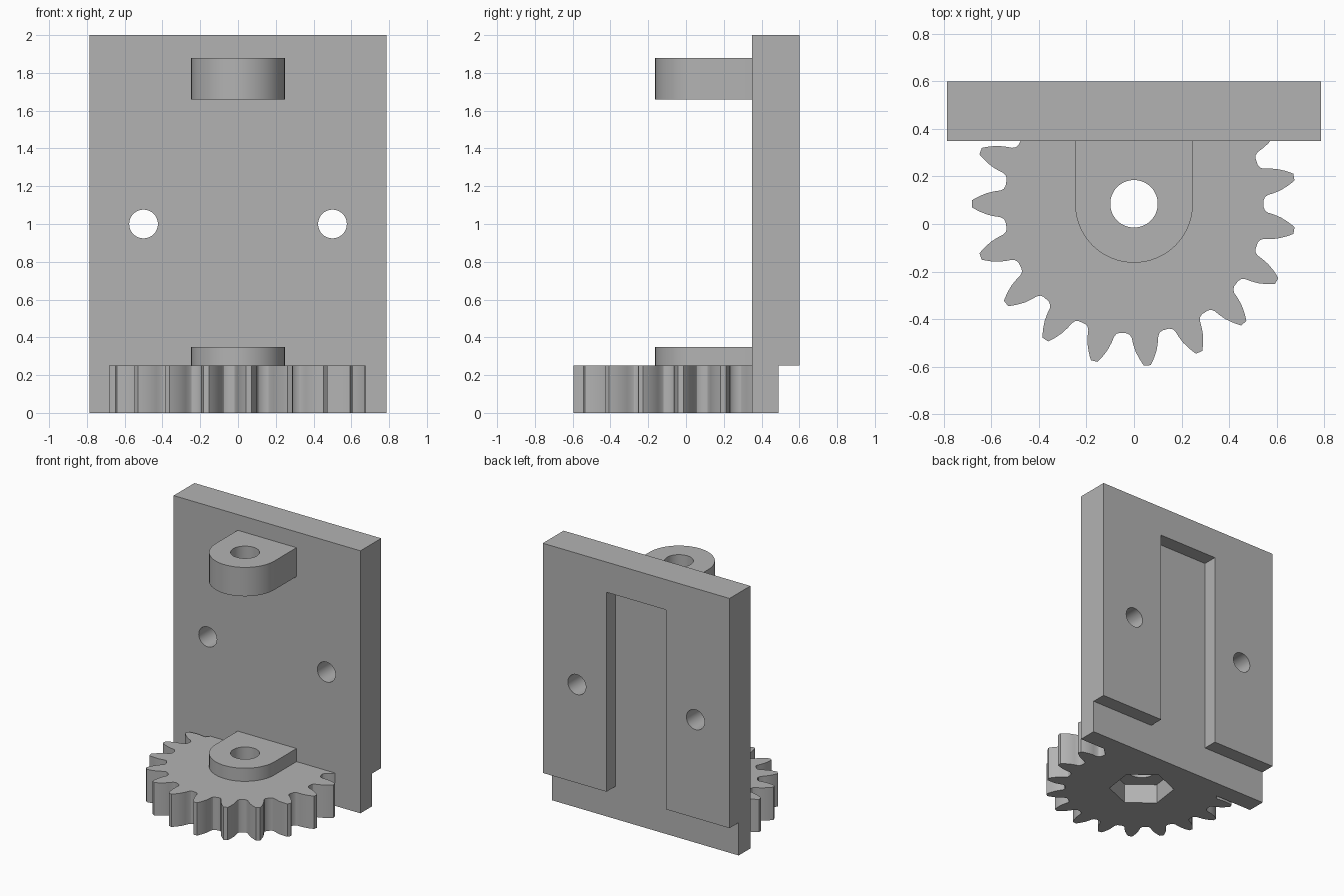
import bpy, bmesh
from math import radians, cos, sin, pi

cube = bpy.data.objects.get("Cube")
if cube:
    bpy.data.objects.remove(cube, do_unlink=True)

AXIS_Y = 0.085     # shaft axis shared by gear and lugs
PLATE_Y = 0.35     # front face of the plate

grey = bpy.data.materials.new("plain grey")
grey.use_nodes = True
grey.diffuse_color = (0.45, 0.45, 0.45, 1)
grey.node_tree.nodes["Principled BSDF"].inputs["Base Color"].default_value = (0.45, 0.45, 0.45, 1)


def prism(name, outline, low, high, axis="z"):
    """Extrude a closed outline along z, x or y."""
    place = {"z": lambda a, b, h: (a, b, h),
             "x": lambda a, b, h: (h, a, b),
             "y": lambda a, b, h: (a, h, b)}[axis]
    bm = bmesh.new()
    face = bm.faces.new([bm.verts.new(place(a, b, low)) for a, b in outline])
    top = bmesh.ops.extrude_face_region(bm, geom=[face])["geom"]
    moved = [v for v in top if isinstance(v, bmesh.types.BMVert)]
    bmesh.ops.translate(bm, verts=moved, vec=place(0, 0, high - low))
    bmesh.ops.recalc_face_normals(bm, faces=bm.faces)
    mesh = bpy.data.meshes.new(name)
    bm.to_mesh(mesh)
    bm.free()
    obj = bpy.data.objects.new(name, mesh)
    bpy.context.collection.objects.link(obj)
    return obj


def ring(radius, count, a=0.0, b=0.0, turn=0.0):
    return [(a + radius * cos(turn + 2 * pi * i / count),
             b + radius * sin(turn + 2 * pi * i / count)) for i in range(count)]


def rect(a0, a1, b0, b1):
    return [(a0, b0), (a1, b0), (a1, b1), (a0, b1)]


def finish(obj, cutters):
    """Subtract the cutters, then colour and shade the part."""
    bpy.ops.object.select_all(action="DESELECT")
    obj.select_set(True)
    bpy.context.view_layer.objects.active = obj
    for cutter in cutters:
        cutter.hide_render = True
        mod = obj.modifiers.new("cut", "BOOLEAN")
        mod.operation = "DIFFERENCE"
        mod.solver = "EXACT"
        mod.object = cutter
        bpy.ops.object.modifier_apply(modifier=mod.name)
        bpy.data.objects.remove(cutter, do_unlink=True)
    obj.data.materials.clear()
    obj.data.materials.append(grey)
    bpy.ops.object.shade_smooth_by_angle(angle=radians(25))


# Back plate: stepped side profile, rear channel and two screw holes
side = [(PLATE_Y, 0), (0.49, 0), (0.49, 0.25), (0.6, 0.25), (0.6, 2), (PLATE_Y, 2)]
plate = prism("back_plate", side, -0.787, 0.787, "x")
cuts = [prism("channel_cutter", rect(-0.25, 0.25, 0.2, 1.77), 0.49, 0.7, "y")]
for x in (-0.5, 0.5):
    cuts.append(prism("screw_cutter", ring(0.076, 48, x, 1), 0.2, 0.8, "y"))
finish(plate, cuts)

# Rounded lugs carrying the shaft
arc = [(0.248 * cos(pi + pi * i / 32), AXIS_Y + 0.248 * sin(pi + pi * i / 32)) for i in range(33)]
lug_outline = arc + [(0.248, PLATE_Y), (-0.248, PLATE_Y)]
for name, low, high in (("upper_lug", 1.66, 1.88), ("lower_lug", 0.25, 0.35)):
    lug = prism(name, lug_outline, low, high)
    finish(lug, [prism("bore_cutter", ring(0.1, 48, 0, AXIS_Y), low - 0.1, high + 0.1)])

# Gear: half a tooth as (radius, degrees), mirrored and repeated
TEETH = 19
half = [(0.683, 1.2), (0.672, 1.8), (0.65, 2.9), (0.62, 4.2),
        (0.59, 5.1), (0.565, 5.7), (0.552, 6.6), (0.546, 8.0)]
tooth = [(r, -d) for r, d in reversed(half)] + half
gear_outline = []
for k in range(TEETH):
    for r, d in tooth:
        angle = pi + 2 * pi * k / TEETH + radians(d)
        gear_outline.append((r * cos(angle), AXIS_Y + r * sin(angle)))
gear = prism("gear", gear_outline, 0, 0.25)
finish(gear, [
    prism("plate_side_cutter", rect(-1, 1, PLATE_Y, 1), -0.1, 0.4),
    prism("bore_cutter", ring(0.1, 48, 0, AXIS_Y), -0.1, 0.4),
    prism("hex_pocket_cutter", ring(0.23, 6, 0, AXIS_Y, radians(22)), -0.1, 0.15),
])
